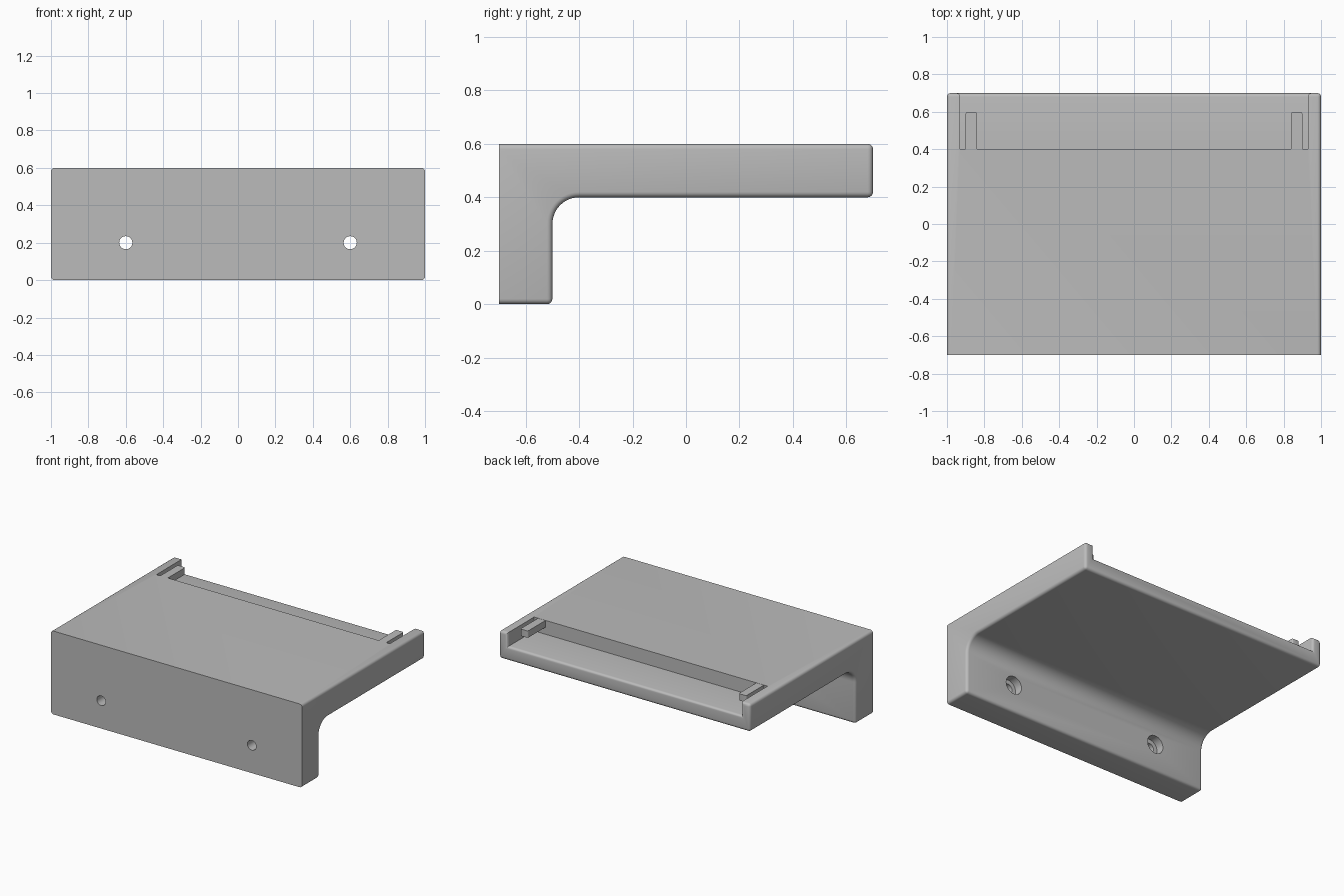
import bpy, bmesh, math
from mathutils import Matrix, Vector

cube = bpy.data.objects.get("Cube")
if cube:
    bpy.data.objects.remove(cube)

grey = bpy.data.materials.new("plain grey")
grey.use_nodes = True
grey.diffuse_color = (0.5, 0.5, 0.5, 1)
grey.node_tree.nodes["Principled BSDF"].inputs["Base Color"].default_value = (0.5, 0.5, 0.5, 1)


def make(name, bm):
    bmesh.ops.recalc_face_normals(bm, faces=bm.faces)
    mesh = bpy.data.meshes.new(name)
    bm.to_mesh(mesh)
    bm.free()
    mesh.materials.append(grey)
    obj = bpy.data.objects.new(name, mesh)
    bpy.context.collection.objects.link(obj)
    return obj


def add_box(bm, lo, hi):
    lo, hi = Vector(lo), Vector(hi)
    mat = Matrix.Translation((lo + hi) / 2) @ Matrix.Diagonal((*(hi - lo), 1))
    return bmesh.ops.create_cube(bm, size=1, matrix=mat)["verts"]


def cut(obj, cutter):
    """Subtract the cutter, bake the result and drop the cutter."""
    mod = obj.modifiers.new("cut", "BOOLEAN")
    mod.operation, mod.solver, mod.object = "DIFFERENCE", "EXACT", cutter
    baked = bpy.data.meshes.new_from_object(obj.evaluated_get(bpy.context.evaluated_depsgraph_get()))
    obj.modifiers.clear()
    obj.data = baked
    bpy.data.objects.remove(cutter)


# Bracket: L-shaped side profile with a filleted inner corner
profile = [(-0.7, 0), (-0.5, 0)]
for i in range(13):
    a = math.pi - i * math.pi / 24
    profile.append((-0.4 + 0.1 * math.cos(a), 0.3 + 0.1 * math.sin(a)))
profile += [(0.7, 0.4), (0.7, 0.6), (-0.7, 0.6)]
bm = bmesh.new()
side = bm.faces.new([bm.verts.new((-1, y, z)) for y, z in profile])
moved = bmesh.ops.extrude_face_region(bm, geom=[side])["geom"]
bmesh.ops.translate(bm, vec=(2, 0, 0), verts=[v for v in moved if isinstance(v, bmesh.types.BMVert)])
bracket = make("bracket", bm)

# Open recess along the back of the shelf
bm = bmesh.new()
add_box(bm, (-0.93, 0.4, 0.5), (0.93, 1, 1))
cut(bracket, make("recess_cutter", bm))

# Round every edge except the front outline and the inside of the recess
bm = bmesh.new()
bm.from_mesh(bracket.data)
bmesh.ops.remove_doubles(bm, verts=bm.verts, dist=0.0001)
edges = []
for e in bm.edges:
    ys = [v.co.y for v in e.verts]
    in_front = max(ys) < -0.69
    in_recess = min(ys) < 0.69 and min(v.co.z for v in e.verts) > 0.45 and all(abs(v.co.x) < 0.95 for v in e.verts)
    if e.calc_face_angle(0) > 0.6 and not in_front and not in_recess:
        edges.append(e)
bmesh.ops.bevel(bm, geom=edges, offset=0.02, segments=4, profile=0.5, affect="EDGES", clamp_overlap=False)
bm.to_mesh(bracket.data)
bm.free()

# Counterbored screw holes through the front wall
for x in (-0.6, 0.6):
    for radius, y0, y1 in ((0.035, -0.8, -0.4), (0.065, -0.56, -0.4)):
        bm = bmesh.new()
        mat = Matrix.Translation((x, (y0 + y1) / 2, 0.2)) @ Matrix.Rotation(math.pi / 2, 4, "X")
        bmesh.ops.create_cone(bm, cap_ends=True, segments=32, radius1=radius, radius2=radius,
                              depth=y1 - y0, matrix=mat)
        cut(bracket, make("hole_cutter", bm))

# Tabs reaching back over the recess floor
parts = [bracket]
for name, s in (("left_tab", 1), ("right_tab", -1)):
    bm = bmesh.new()
    add_box(bm, (min(s * 0.84, s * 0.9), 0.39, 0.55), (max(s * 0.84, s * 0.9), 0.6, 0.6))
    ends = [e for e in bm.edges if all(v.co.y > 0.5 for v in e.verts)
            and abs(e.verts[0].co.z - e.verts[1].co.z) > 0.01]
    bmesh.ops.bevel(bm, geom=ends, offset=0.01, segments=3, profile=0.5, affect="EDGES")
    # Keep the embedded root just under the shelf top
    for v in bm.verts:
        if v.co.z > 0.59:
            v.co.z -= 0.001
    parts.append(make(name, bm))

for obj in parts:
    bpy.ops.object.select_all(action="DESELECT")
    obj.select_set(True)
    bpy.context.view_layer.objects.active = obj
    bpy.ops.object.shade_smooth_by_angle(angle=math.radians(35))
